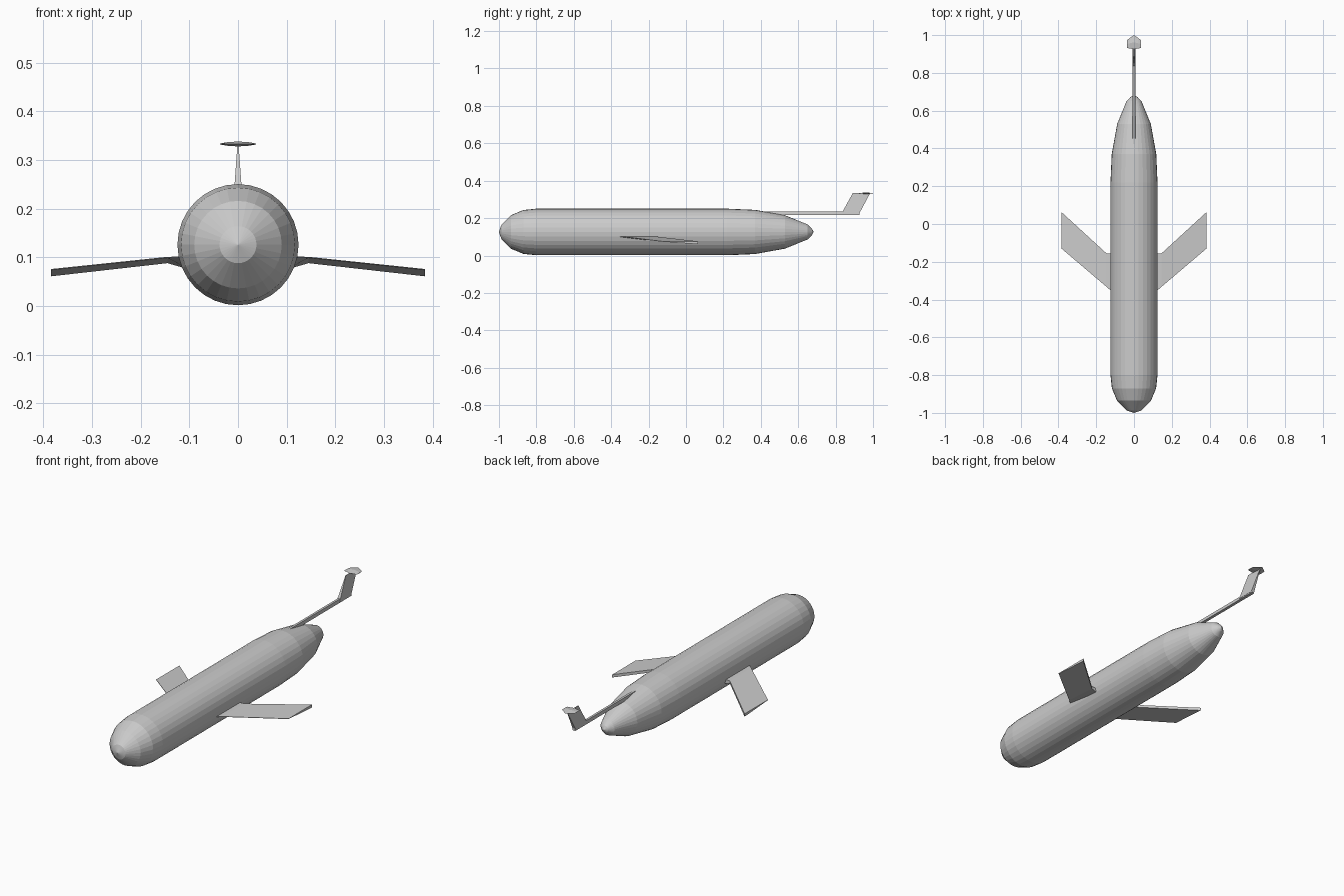
import bpy, bmesh, math

if "Cube" in bpy.data.objects:
    bpy.data.objects.remove(bpy.data.objects["Cube"])

CZ = 0.126  # fuselage axis height


def make_object(name, bm):
    bmesh.ops.recalc_face_normals(bm, faces=bm.faces)
    me = bpy.data.meshes.new(name)
    bm.to_mesh(me)
    bm.free()
    ob = bpy.data.objects.new(name, me)
    bpy.context.collection.objects.link(ob)
    return ob


def loft(name, sections):
    """Skin equal-length closed sections and cap both ends."""
    bm = bmesh.new()
    rings = [[bm.verts.new(p) for p in s] for s in sections]
    n = len(rings[0])
    for a, b in zip(rings, rings[1:]):
        for i in range(n):
            j = (i + 1) % n
            bm.faces.new((a[i], a[j], b[j], b[i]))
    bm.faces.new(rings[0])
    bm.faces.new(rings[-1])
    return make_object(name, bm)


# Fuselage: revolved (y, radius) profile with blunt nose and tapered tail
profile = [(-1.0, 0.001), (-0.987, 0.038), (-0.935, 0.09), (-0.87, 0.117),
           (-0.80, 0.1245), (0.22, 0.1245), (0.37, 0.118), (0.53, 0.089),
           (0.65, 0.04), (0.673, 0.018), (0.682, 0.001)]
SIDES = 32
rings = []
for y, r in profile:
    rings.append([(r * math.cos(2 * math.pi * i / SIDES), y,
                   CZ + r * math.sin(2 * math.pi * i / SIDES)) for i in range(SIDES)])
loft("fuselage", rings)


# Wings: wedge section, sharp leading edge, blunt trailing edge
def wing_section(x, front, back, top, bottom):
    return [(x, front, top), (x, back, top), (x, back, bottom), (x, front, top - 0.002)]


for side, label in ((1, "right"), (-1, "left")):
    loft(label + "_wing", [
        wing_section(side * 0.10, -0.372, -0.158, 0.102, 0.075),
        wing_section(side * 0.145, -0.333, -0.156, 0.101, 0.088),
        wing_section(side * 0.384, -0.13, 0.063, 0.076, 0.061)])

# Tail boom running back from the top of the fuselage
loft("tail_boom", [
    [(-0.008, y, 0.216), (0.008, y, 0.216), (0.006, y, 0.234), (-0.006, y, 0.234)]
    for y in (0.42, 0.928)])

# Swept fin, narrowing upward
loft("fin", [
    [(-w, front, z), (w, front, z), (w, back, z), (-w, back, z)]
    for w, front, back, z in ((0.009, 0.830, 0.925, 0.222), (0.001, 0.892, 0.985, 0.334))])

# Small lens-shaped hexagonal tailplane
sections = []
for x, front, back, h in ((-0.037, 0.932, 0.974, 0.001), (-0.02, 0.929, 0.986, 0.004),
                          (0, 0.925, 1.0, 0.005), (0.02, 0.929, 0.986, 0.004),
                          (0.037, 0.932, 0.974, 0.001)):
    mid = (front + back) / 2
    sections.append([(x, front, 0.333), (x, mid, 0.333 + h),
                     (x, back, 0.333), (x, mid, 0.333 - h)])
loft("tailplane", sections)
